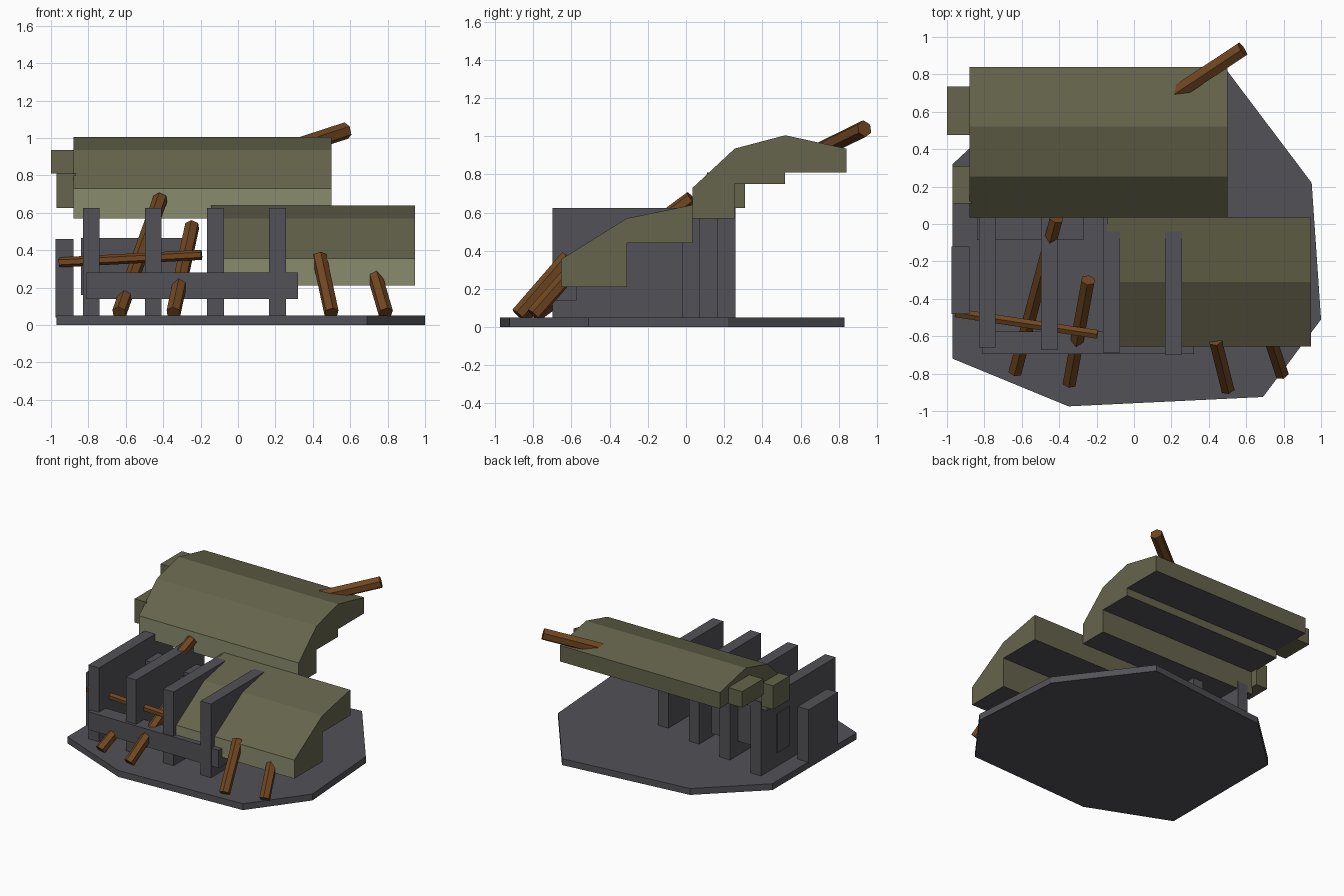
import bpy, bmesh
from mathutils import Vector

if "Cube" in bpy.data.objects:
    bpy.data.objects.remove(bpy.data.objects["Cube"])


def material(name, rgb):
    m = bpy.data.materials.new(name)
    m.diffuse_color = (*rgb, 1)
    m.use_nodes = True
    m.node_tree.nodes["Principled BSDF"].inputs["Base Color"].default_value = m.diffuse_color
    return m


GREY = material("slate grey", (0.084, 0.083, 0.095))
OLIVE = material("olive", (0.131, 0.128, 0.072))
PALE = material("pale olive", (0.25, 0.258, 0.152))
WOOD = material("brown wood", (0.162, 0.062, 0.015))


def finish(name, bm, *mats):
    bmesh.ops.recalc_face_normals(bm, faces=bm.faces)
    me = bpy.data.meshes.new(name)
    bm.to_mesh(me)
    bm.free()
    for m in mats:
        me.materials.append(m)
    ob = bpy.data.objects.new(name, me)
    bpy.context.collection.objects.link(ob)
    return ob


def prism(name, points, offset, *mats):
    """Extrude a closed outline of 3D points along offset."""
    bm = bmesh.new()
    face = bm.faces.new([bm.verts.new(p) for p in points])
    new = bmesh.ops.extrude_face_region(bm, geom=[face], use_keep_orig=True)
    moved = [g for g in new["geom"] if isinstance(g, bmesh.types.BMVert)]
    bmesh.ops.translate(bm, verts=moved, vec=offset)
    return finish(name, bm, *mats)


def box(name, x0, x1, y0, y1, z0, z1, mat):
    outline = [(x0, y0, z0), (x1, y0, z0), (x1, y1, z0), (x0, y1, z0)]
    return prism(name, outline, (0, 0, z1 - z0), mat)


def shell(name, x0, x1, profile):
    """Stepped shell: pale front edge, grey undersides, olive elsewhere."""
    ob = prism(name, [(x0, y, z) for y, z in profile], (x1 - x0, 0, 0),
               OLIVE, PALE, GREY)
    front = min(y for y, z in profile)
    for p in ob.data.polygons:
        if p.normal.z < -0.9:
            p.material_index = 2
        elif p.normal.y < -0.9 and abs(p.center.y - front) < 0.01:
            p.material_index = 1


def log(name, a, b, radius):
    a, b = Vector(a), Vector(b)
    d = b - a
    bm = bmesh.new()
    bmesh.ops.create_cone(bm, cap_ends=True, segments=6, radius1=radius,
                          radius2=radius, depth=d.length)
    bm.transform(d.to_track_quat('Z', 'Y').to_matrix().to_4x4())
    bmesh.ops.translate(bm, verts=bm.verts, vec=(a + b) / 2)
    finish(name, bm, WOOD)


# ground slab
slab = [(-0.97, -0.72), (-0.35, -0.975), (0.69, -0.925), (1.0, -0.51),
        (0.95, 0.22), (0.49, 0.83), (-0.54, 0.72), (-0.97, 0.32)]
prism("ground_slab", [(x, y, 0) for x, y in slab], (0, 0, 0.05), GREY)

# row of upright walls, each a little further forward
for i in range(4):
    x = -0.83 + i * 0.332
    box(f"upright_wall_{i + 1}", x, x + 0.09, -0.66 - i * 0.013,
        0.26 - i * 0.093, 0.04, 0.625, GREY)

# cross beams and side post
box("front_beam", -0.81, 0.32, -0.695, -0.575, 0.14, 0.28, GREY)
box("rear_beam", -0.84, -0.27, -0.085, 0.07, 0.16, 0.465, GREY)
box("side_post", -0.975, -0.88, -0.48, -0.12, 0.04, 0.46, GREY)

# two stepped shells
shell("upper_shell", -0.88, 0.50, [
    (0.035, 0.57), (0.035, 0.73), (0.255, 0.935), (0.52, 1.005), (0.84, 0.935),
    (0.84, 0.81), (0.52, 0.81), (0.52, 0.75), (0.255, 0.75), (0.255, 0.57)])
shell("lower_shell", -0.145, 0.945, [
    (-0.655, 0.21), (-0.655, 0.355), (-0.31, 0.57), (0.035, 0.64),
    (0.035, 0.44), (-0.31, 0.44), (-0.31, 0.21)])

# small blocks on the left end of the upper shell
box("end_block_high", -1.0, -0.87, 0.475, 0.735, 0.81, 0.935, OLIVE)
box("end_block_low", -0.97, -0.87, 0.11, 0.31, 0.625, 0.81, OLIVE)

# logs
logs = [
    ((0.15, 0.65, 0.90), (0.58, 0.935, 1.04), 0.045),
    ((-0.635, -0.79, 0.065), (-0.415, 0.03, 0.675), 0.04),
    ((-0.345, -0.85, 0.065), (-0.245, -0.30, 0.53), 0.04),
    ((0.50, -0.88, 0.065), (0.435, -0.62, 0.365), 0.04),
    ((0.79, -0.80, 0.065), (0.73, -0.62, 0.27), 0.04),
    ((-0.955, -0.475, 0.335), (-0.195, -0.59, 0.375), 0.027),
]
for i, (a, b, r) in enumerate(logs):
    log(f"log_{i + 1}", a, b, r)
